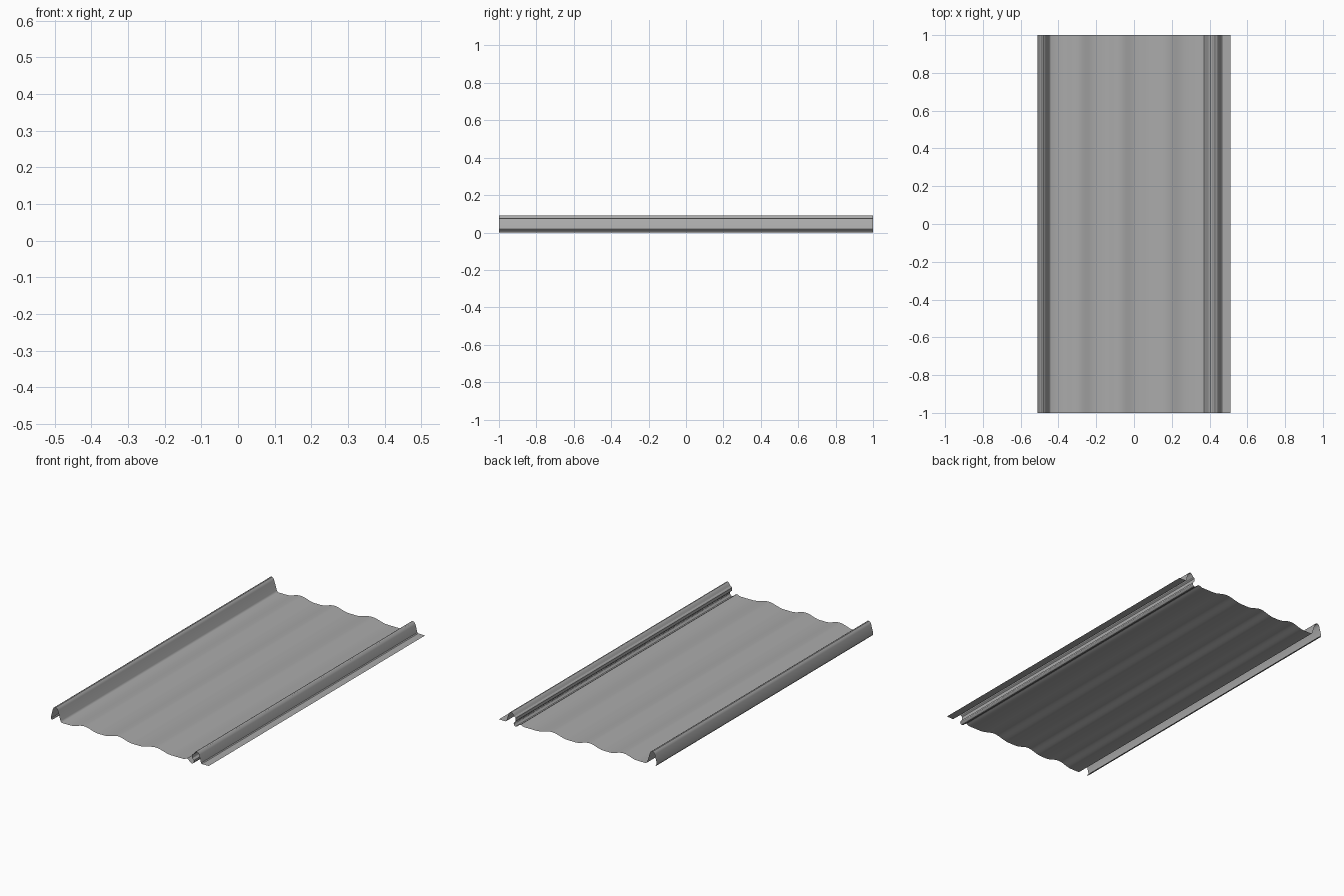
import bpy
import bmesh
import math

if "Cube" in bpy.data.objects:
    bpy.data.objects.remove(bpy.data.objects["Cube"])

# Painted steel
steel = bpy.data.materials.new("steel_grey")
steel.diffuse_color = (0.40, 0.40, 0.40, 1)
steel.use_nodes = True
steel.node_tree.nodes["Principled BSDF"].inputs["Base Color"].default_value = steel.diffuse_color

HALF_LENGTH = 1.0
PAN, CREST = 0.012, 0.031

# Left cover rib with small inward lip
left_rib = [(-0.500, 0.015), (-0.507, 0.014), (-0.511, 0.020), (-0.510, 0.033),
            (-0.498, 0.077), (-0.493, 0.087), (-0.486, 0.092), (-0.478, 0.092),
            (-0.471, 0.087), (-0.466, 0.077), (-0.449, 0.021), (-0.445, 0.015),
            (-0.439, PAN)]


# Shallow rounded swell between two pan points
def swell(x0, x1, steps=14):
    pts = []
    for i in range(steps + 1):
        t = i / steps
        z = PAN + (CREST - PAN) * 0.5 * (1 - math.cos(2 * math.pi * t))
        pts.append((x0 + (x1 - x0) * t, z))
    return pts


# Right lock rib: drain groove, hook, rib and flat nailing flange
right_rib = [(0.350, PAN), (0.362, 0.017), (0.371, 0.020), (0.380, 0.015),
             (0.391, 0.005), (0.399, 0.001), (0.405, 0.000), (0.411, 0.004),
             (0.415, 0.012), (0.414, 0.021), (0.404, 0.030), (0.402, 0.037),
             (0.402, 0.050), (0.405, 0.054), (0.412, 0.057), (0.418, 0.066),
             (0.424, 0.074), (0.430, 0.077), (0.437, 0.076), (0.444, 0.070),
             (0.449, 0.061), (0.461, 0.018), (0.466, 0.014), (0.511, 0.014)]

profile = list(left_rib)
for x0, x1 in [(-0.385, -0.205), (-0.165, 0.015), (0.065, 0.270)]:
    profile += swell(x0, x1)
profile += right_rib

# Extrude the profile along the sheet length
bm = bmesh.new()
front = [bm.verts.new((x, -HALF_LENGTH, z)) for x, z in profile]
back = [bm.verts.new((x, HALF_LENGTH, z)) for x, z in profile]
for i in range(len(profile) - 1):
    bm.faces.new((front[i], front[i + 1], back[i + 1], back[i]))
mesh = bpy.data.meshes.new("roof_panel")
bm.to_mesh(mesh)
bm.free()
panel = bpy.data.objects.new("roof_panel", mesh)
bpy.context.collection.objects.link(panel)
mesh.materials.append(steel)

# Smooth swells, sharp folds
bpy.context.view_layer.objects.active = panel
panel.select_set(True)
bpy.ops.object.shade_smooth_by_angle(angle=math.radians(30))
